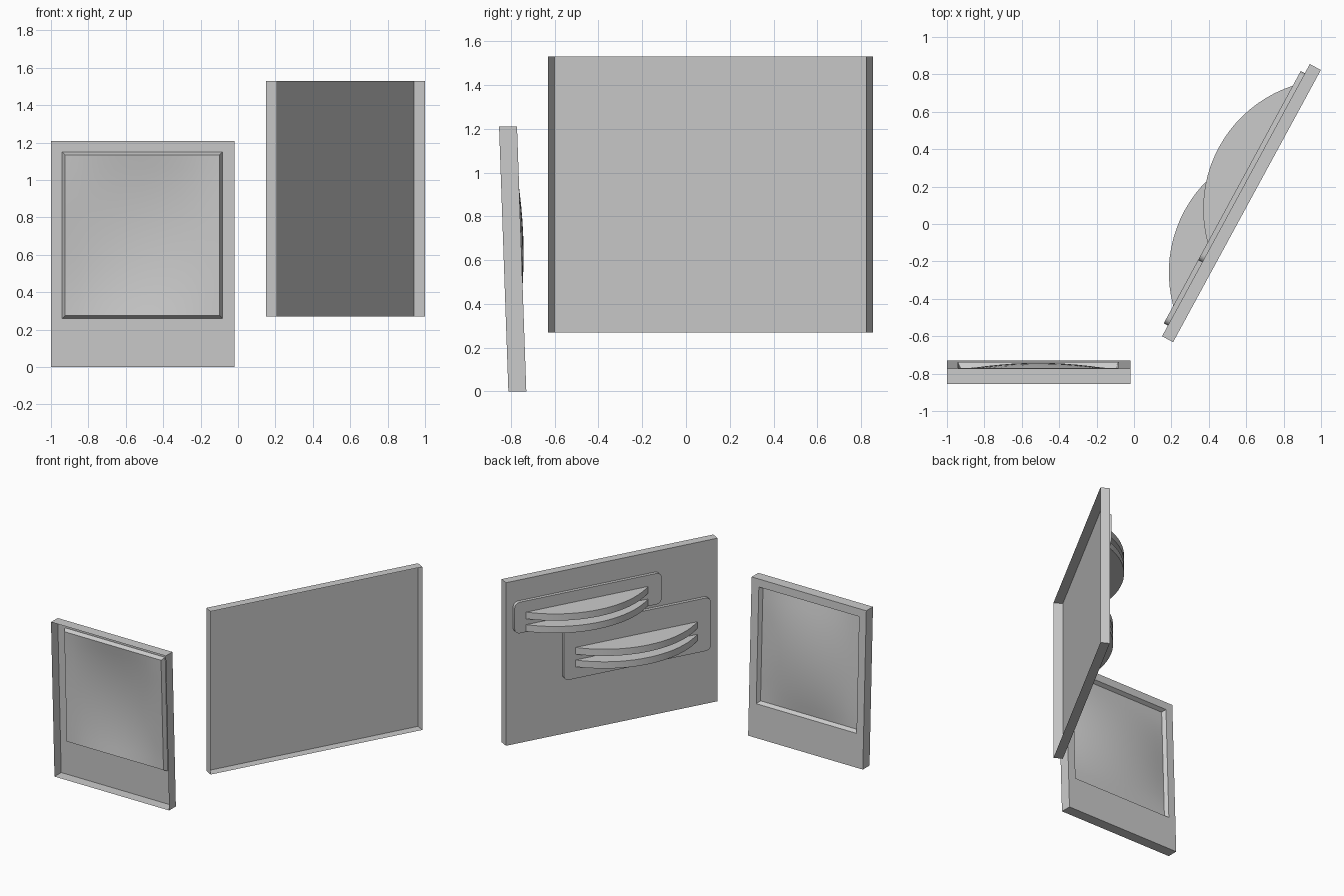
import bpy, bmesh, math
from mathutils import Vector, Matrix

if "Cube" in bpy.data.objects:
    bpy.data.objects.remove(bpy.data.objects["Cube"])


def finish(name, bm, matrix=None, smooth=True):
    bmesh.ops.remove_doubles(bm, verts=bm.verts, dist=1e-5)
    bmesh.ops.recalc_face_normals(bm, faces=bm.faces)
    me = bpy.data.meshes.new(name)
    bm.to_mesh(me)
    bm.free()
    ob = bpy.data.objects.new(name, me)
    bpy.context.collection.objects.link(ob)
    if matrix:
        ob.matrix_world = matrix
    if smooth:
        bpy.ops.object.select_all(action='DESELECT')
        ob.select_set(True)
        bpy.context.view_layer.objects.active = ob
        bpy.ops.object.shade_smooth_by_angle(angle=math.radians(30))
    return ob


def bridge(bm, a, b):
    n = len(a)
    for i in range(n):
        j = (i + 1) % n
        bm.faces.new((a[i], a[j], b[j], b[i]))


# ---- Photo card: open-fronted shell, window recessed into its rear face ----
LEAN = -0.0425 / 1.21


def card_point(x, y, z):
    return (x, y + LEAN * z, z)


def card_ring(bm, x0, x1, z0, z1, y):
    return [bm.verts.new(card_point(x, y, z))
            for x, z in ((x0, z0), (x1, z0), (x1, z1), (x0, z1))]


bm = bmesh.new()
rings = [card_ring(bm, *r) for r in (
    (-1, -0.02, 0, 1.21, -0.812),
    (-1, -0.02, 0, 1.21, -0.73),
    (-0.94, -0.083, 0.26, 1.15, -0.73),
    (-0.925, -0.098, 0.275, 1.135, -0.76))]
for a, b in zip(rings, rings[1:]):
    bridge(bm, a, b)
finish("card_frame", bm, smooth=False)

# Gently bulging picture surface
bm = bmesh.new()
N = 12
grid = []
for i in range(N + 1):
    row = []
    for j in range(N + 1):
        s, t = 2 * i / N - 1, 2 * j / N - 1
        y = -0.76 + 0.041 * (1 - s * s) * (1 - t * t)
        row.append(bm.verts.new(card_point(-0.5115 + 0.4135 * s, y, 0.705 + 0.43 * t)))
    grid.append(row)
for i in range(N):
    for j in range(N):
        bm.faces.new((grid[i][j], grid[i + 1][j], grid[i + 1][j + 1], grid[i][j + 1]))
finish("card_picture", bm)

# ---- Wall panel frame: local x = along wall, y = outward, z = up ----
d = Vector((0.79, 1.455, 0)).normalized()
n = Vector((-d.y, d.x, 0))
WALL = Matrix(((d.x, n.x, 0, 0.15), (d.y, n.y, 0, -0.60), (0, 0, 1, 0), (0, 0, 0, 1)))

# Wall panel: shell open on the hidden side
bm = bmesh.new()
rect = ((0, 0.27), (1.656, 0.27), (1.656, 1.53), (0, 1.53))
outer = [bm.verts.new((u, 0, z)) for u, z in rect]
inner = [bm.verts.new((u, -0.067, z)) for u, z in rect]
bridge(bm, outer, inner)
bm.faces.new(outer)
finish("wall_panel", bm, WALL, smooth=False)


def rounded_plate(name, u0, u1, z0, z1, height=0.025, r=0.04, seg=5):
    bm = bmesh.new()
    pts = []
    corners = ((u1 - r, z1 - r), (u0 + r, z1 - r), (u0 + r, z0 + r), (u1 - r, z0 + r))
    for k, (cu, cz) in enumerate(corners):
        for i in range(seg + 1):
            a = math.pi / 2 * (k + i / seg)
            pts.append((cu + r * math.cos(a), cz + r * math.sin(a)))
    low = [bm.verts.new((u, 0, z)) for u, z in pts]
    top = [bm.verts.new((u, height, z)) for u, z in pts]
    bridge(bm, low, top)
    bm.faces.new(top)
    finish(name, bm, WALL)


def crescent(name, uc, z0, z1, half=0.477, rise=0.19, base=0.025, seg=20):
    bm = bmesh.new()
    R = (half ** 2 + rise ** 2) / (2 * rise)
    amax = math.asin(half / R)
    pts = []
    for i in range(seg + 1):
        a = amax * (2 * i / seg - 1)
        pts.append((uc + R * math.sin(a), base + rise - R + R * math.cos(a)))
    low = [bm.verts.new((u, v, z0)) for u, v in pts]
    top = [bm.verts.new((u, v, z1)) for u, v in pts]
    bridge(bm, low, top)
    bm.faces.new(low)
    bm.faces.new(top)
    finish(name, bm, WALL)


# Two raised plates, each carrying a pair of curved shelves
for tag, u0, z0, z1, shelf_top in (("upper", 0.45, 1.13, 1.37, 1.283),
                                   ("lower", 0.065, 0.69, 1.10, 0.93)):
    rounded_plate(tag + "_plate", u0, u0 + 1.15, z0, z1)
    for k, part in enumerate(("top_shelf", "bottom_shelf")):
        zt = shelf_top - 0.097 * k
        crescent(f"{tag}_{part}", u0 + 0.583, zt - 0.052, zt)
